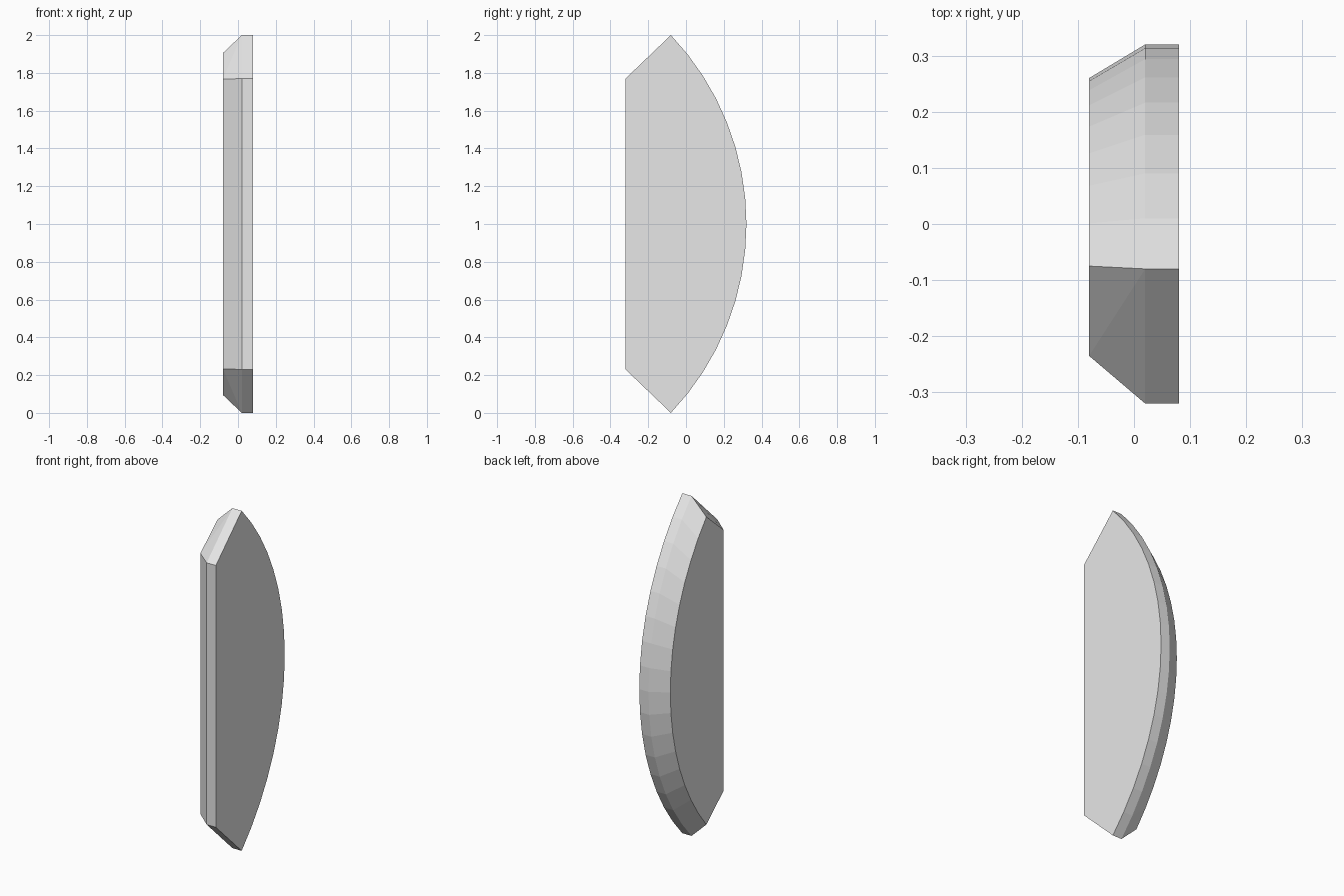
import bpy
import bmesh
import math

cube = bpy.data.objects.get("Cube")
if cube:
    bpy.data.objects.remove(cube)

grey = bpy.data.materials.new("light_grey")
grey.use_nodes = True
grey.diffuse_color = (0.8, 0.8, 0.8, 1)
grey.node_tree.nodes["Principled BSDF"].inputs["Base Color"].default_value = (0.8, 0.8, 0.8, 1)

ARC_CENTRE_Y = -1.13
SEGMENTS = 16


def outline(x, radius, tip_z, front_y, front_z):
    """Straight front edge, slanted ends and a bowed back, around z = 1."""
    half = math.asin(tip_z / radius)
    pts = [(x, front_y, 1 - front_z)]
    for i in range(SEGMENTS + 1):
        a = half * (2 * i / SEGMENTS - 1)
        pts.append((x, ARC_CENTRE_Y + radius * math.cos(a), 1 + radius * math.sin(a)))
    pts.append((x, front_y, 1 + front_z))
    return pts


# Three matching outlines: flat side, start of the bevel, inset side
bm = bmesh.new()
loops = [
    [bm.verts.new(p) for p in outline(0.08, 1.45, 1.0, -0.32, 0.77)],
    [bm.verts.new(p) for p in outline(0.02, 1.45, 1.0, -0.32, 0.77)],
    [bm.verts.new(p) for p in outline(-0.08, 1.39, 0.905, -0.235, 0.767)],
]
n = len(loops[0])

# Flat rim
outer, middle, inner = loops
for i in range(n):
    j = (i + 1) % n
    bm.faces.new((outer[i], outer[j], middle[j], middle[i]))

# Bevelled rim, with the slanted ends folded from inset corner to tip
for i in range(n):
    j = (i + 1) % n
    if i == 0:
        bm.faces.new((middle[i], middle[j], inner[i]))
        bm.faces.new((middle[j], inner[j], inner[i]))
    elif i == n - 2:
        bm.faces.new((middle[i], middle[j], inner[j]))
        bm.faces.new((middle[i], inner[j], inner[i]))
    else:
        bm.faces.new((middle[i], middle[j], inner[j], inner[i]))

# Side faces
bm.faces.new(outer)
bm.faces.new(inner)
bmesh.ops.recalc_face_normals(bm, faces=bm.faces)

mesh = bpy.data.meshes.new("bowed_panel")
bm.to_mesh(mesh)
bm.free()
mesh.materials.append(grey)
panel = bpy.data.objects.new("bowed_panel", mesh)
bpy.context.collection.objects.link(panel)
